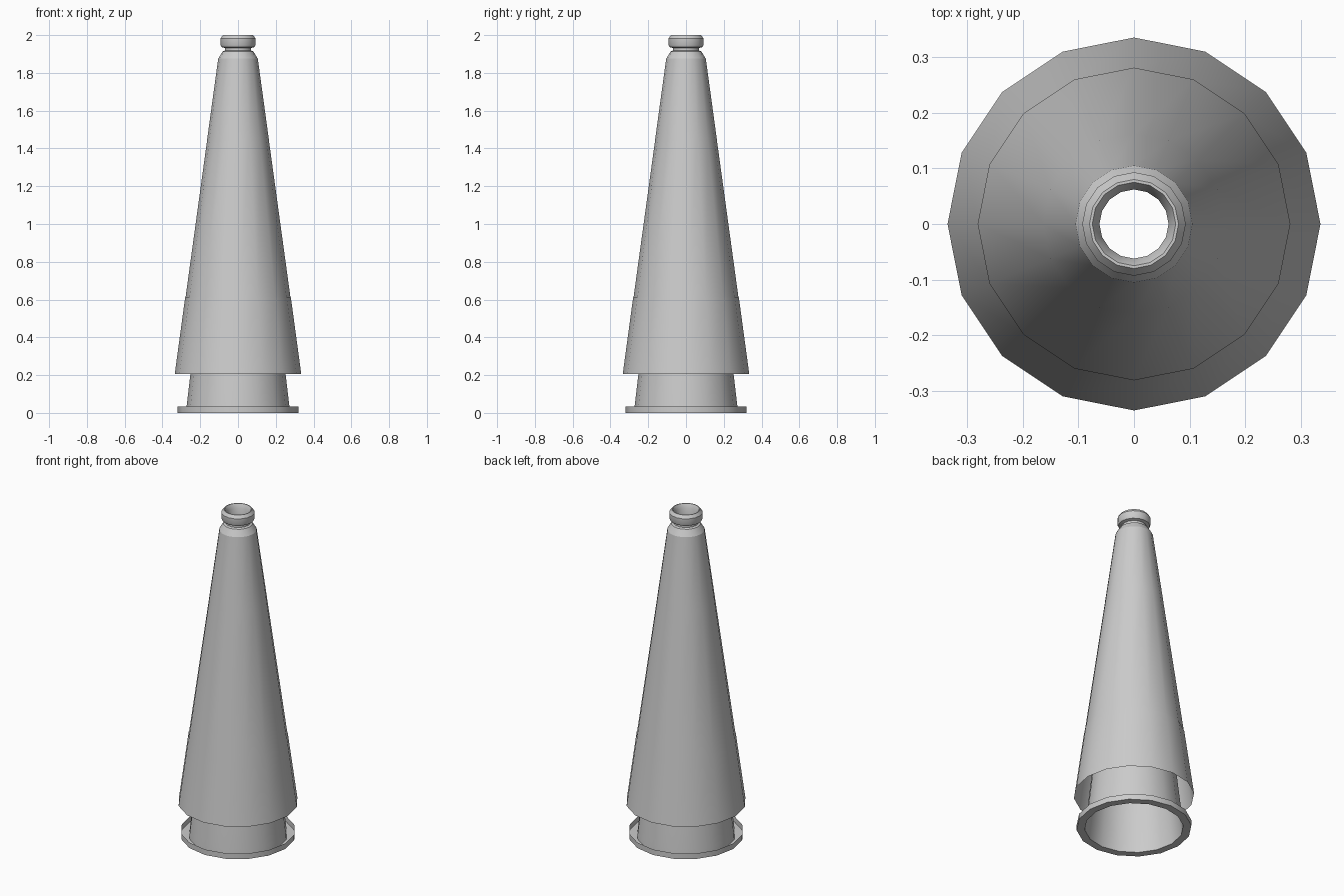
import bpy
import bmesh
import math

if "Cube" in bpy.data.objects:
    bpy.data.objects.remove(bpy.data.objects["Cube"], do_unlink=True)

SIDES = 16

grey = bpy.data.materials.new("light_grey")
grey.use_nodes = True
COLOUR = (0.6, 0.6, 0.6, 1.0)
grey.diffuse_color = COLOUR
grey.node_tree.nodes["Principled BSDF"].inputs["Base Color"].default_value = COLOUR


def lathe(name, profile, angle=30):
    """Turn an open (radius, height) profile around z into a 16-sided shell."""
    bm = bmesh.new()
    rings = []
    for r, z in profile:
        rings.append([bm.verts.new((r * math.cos(math.tau * i / SIDES),
                                    r * math.sin(math.tau * i / SIDES), z))
                      for i in range(SIDES)])
    for a, b in zip(rings, rings[1:]):
        for i in range(SIDES):
            j = (i + 1) % SIDES
            bm.faces.new((a[i], a[j], b[j], b[i]))
    mesh = bpy.data.meshes.new(name)
    bm.to_mesh(mesh)
    bm.free()
    mesh.materials.append(grey)
    obj = bpy.data.objects.new(name, mesh)
    bpy.context.collection.objects.link(obj)
    bpy.context.view_layer.objects.active = obj
    bpy.ops.object.select_all(action='DESELECT')
    obj.select_set(True)
    bpy.ops.object.shade_smooth_by_angle(angle=math.radians(angle))
    return obj


# Tapered outer body, open at the bottom, in three stacked sleeves
lathe("lower_sleeve", [(0.335, 0.205), (0.280, 0.61)])
lathe("middle_sleeve", [(0.280, 0.595), (0.162, 1.455)])
lathe("upper_sleeve", [(0.163, 1.45), (0.105, 1.875)])

# Shoulder, groove and rounded lip at the mouth, with a funnel into the bore
lathe("mouth", [(0.105, 1.875), (0.082, 1.913), (0.070, 1.918), (0.070, 1.932),
                (0.088, 1.937), (0.093, 1.948), (0.093, 1.982), (0.080, 2.0),
                (0.075, 2.0), (0.062, 1.975), (0.062, 1.90)])

# Inner tube running from the base up to the mouth
lathe("inner_tube", [(0.275, 0.0), (0.272, 0.035), (0.252, 0.205), (0.062, 1.90)])

# Base rim: flat underside and a low upright wall
lathe("base_rim", [(0.275, 0.0), (0.320, 0.0), (0.320, 0.034)])
